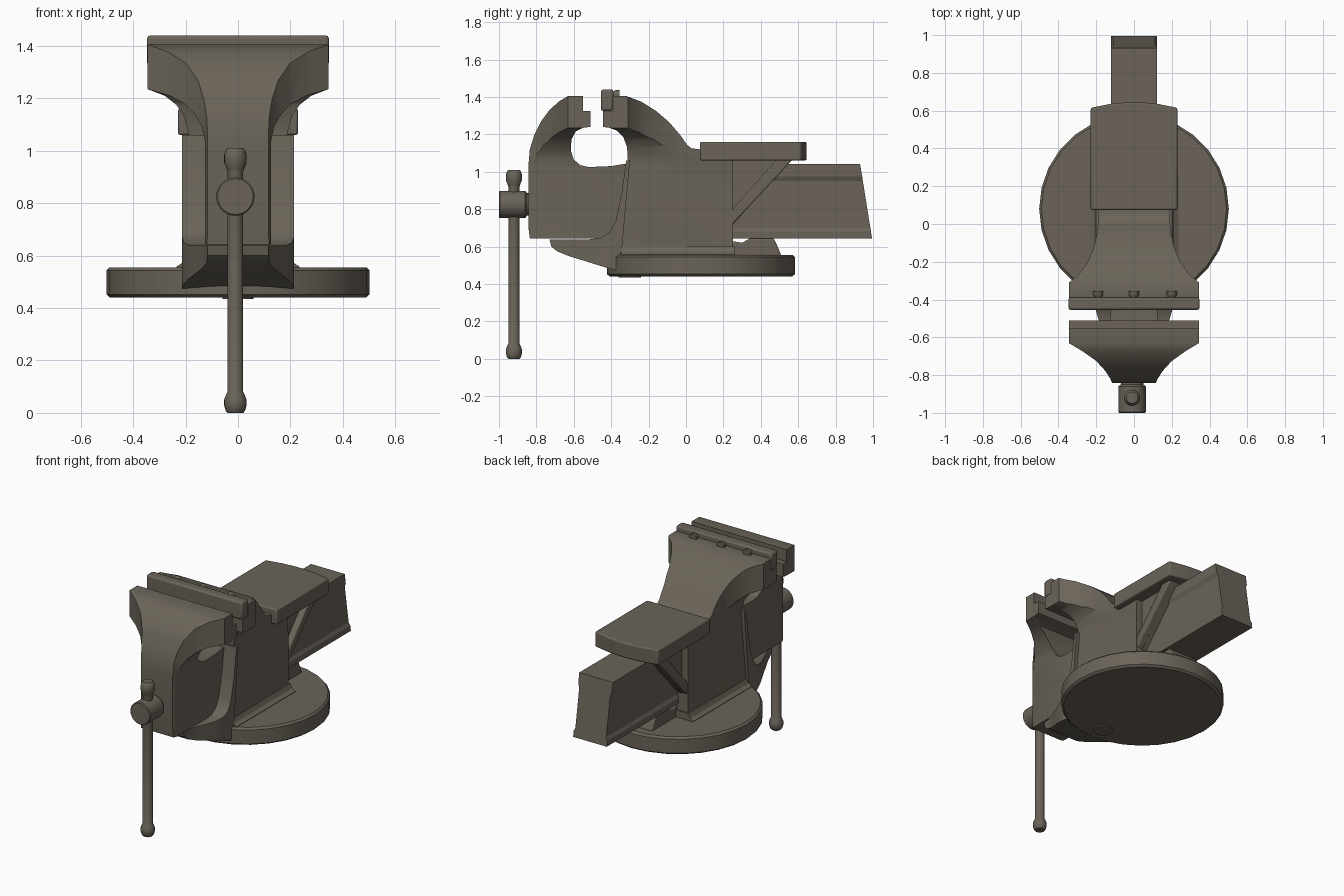
import bpy, bmesh, math
from mathutils import Vector, Matrix

if "Cube" in bpy.data.objects:
    bpy.data.objects.remove(bpy.data.objects["Cube"], do_unlink=True)

iron = bpy.data.materials.new("cast_iron_grey_brown")
iron.use_nodes = True
COLOR = (0.145, 0.127, 0.100, 1)
iron.diffuse_color = COLOR
iron.node_tree.nodes["Principled BSDF"].inputs["Base Color"].default_value = COLOR


def make(name, bm):
    bmesh.ops.recalc_face_normals(bm, faces=bm.faces)
    mesh = bpy.data.meshes.new(name)
    bm.to_mesh(mesh)
    bm.free()
    mesh.materials.append(iron)
    ob = bpy.data.objects.new(name, mesh)
    bpy.context.collection.objects.link(ob)
    return ob


def finish(ob, bevel=0, angle=32):
    if bevel:
        m = ob.modifiers.new("soft_edges", 'BEVEL')
        m.width, m.segments, m.limit_method = bevel, 2, 'ANGLE'
    bpy.ops.object.select_all(action='DESELECT')
    ob.select_set(True)
    bpy.context.view_layer.objects.active = ob
    bpy.ops.object.shade_smooth_by_angle(angle=math.radians(angle))
    return ob


def prism(name, pts, axis, lo, hi):
    """Extrude a 2D outline along an axis; the outline uses the other two axes in order."""
    place = {'x': lambda a, b, t: (t, a, b),
             'y': lambda a, b, t: (a, t, b),
             'z': lambda a, b, t: (a, b, t)}[axis]
    bm = bmesh.new()
    rings = [[bm.verts.new(place(a, b, t)) for a, b in pts] for t in (lo, hi)]
    for ring in rings:
        bm.faces.new(ring)
    n = len(pts)
    for i in range(n):
        j = (i + 1) % n
        bm.faces.new((rings[0][i], rings[0][j], rings[1][j], rings[1][i]))
    return make(name, bm)


def both(half):
    """Mirror a half outline about the first axis."""
    return half + [(-a, b) for a, b in reversed(half)]


def lathe(name, profile, centre, axis='Z', steps=28):
    """Turn (radius, height) points about an axis."""
    bm = bmesh.new()
    verts = [bm.verts.new((r, 0, h)) for r, h in profile]
    edges = [bm.edges.new(pair) for pair in zip(verts, verts[1:])]
    bmesh.ops.spin(bm, geom=verts + edges, axis=(0, 0, 1), cent=(0, 0, 0),
                   angle=math.tau, steps=steps)
    bmesh.ops.remove_doubles(bm, verts=bm.verts, dist=0.0005)
    turn = Matrix.Rotation(math.pi / 2, 4, 'X') if axis == 'Y' else Matrix()
    bm.transform(Matrix.Translation(Vector(centre)) @ turn)
    return make(name, bm)


def intersect(ob, *cutters):
    """Keep only the volume shared with every cutter."""
    for c in cutters:
        m = ob.modifiers.new("shape", 'BOOLEAN')
        m.operation, m.solver, m.object = 'INTERSECT', 'EXACT', c
    bpy.context.view_layer.update()
    graph = bpy.context.evaluated_depsgraph_get()
    mesh = bpy.data.meshes.new_from_object(ob.evaluated_get(graph))
    ob.modifiers.clear()
    ob.data = mesh
    for c in cutters:
        bpy.data.objects.remove(c, do_unlink=True)
    return ob


# Round base plate
finish(lathe("base_plate", [(0, 0.44), (0.488, 0.44), (0.502, 0.452), (0.502, 0.543),
                            (0.49, 0.555), (0, 0.555)], (0, 0.08, 0)))
finish(lathe("base_bolt", [(0, 0.434), (0.06, 0.434), (0.06, 0.45), (0, 0.45)], (0, -0.3, 0)))

# Fixed body and rear jaw, shaped by its side, front and top outlines
body = prism("fixed_body", [
    (-0.35, 0.54), (-0.31, 1.04), (-0.315, 1.13), (-0.335, 1.185), (-0.37, 1.22),
    (-0.41, 1.235), (-0.445, 1.24), (-0.445, 1.325), (-0.39, 1.325), (-0.39, 1.405),
    (-0.32, 1.405), (-0.24, 1.375), (-0.16, 1.325), (-0.09, 1.265), (-0.03, 1.195),
    (0.005, 1.145), (0.03, 1.125), (0.07, 1.12), (0.25, 1.12), (0.25, 0.54)], 'x', -0.5, 0.5)
intersect(body,
          prism("body_front_cutter", both([
              (0.2, 0.4), (0.187, 1.06), (0.205, 1.13), (0.235, 1.175), (0.28, 1.21),
              (0.345, 1.235), (0.345, 2)]), 'y', -2, 2),
          prism("body_top_cutter", both([
              (0.345, -1), (0.345, -0.31), (0.3, -0.275), (0.25, -0.21), (0.215, -0.13),
              (0.195, -0.05), (0.19, 0.02), (0.19, 1)]), 'z', 0, 3))
finish(body)

# Front flange sweeping down into the tongue under the sliding jaw
flange = prism("front_flange", [
    (-0.30, 1.06), (-0.32, 1.06), (-0.345, 0.88), (-0.375, 0.74), (-0.405, 0.68),
    (-0.45, 0.648), (-0.52, 0.638), (-0.73, 0.638), (-0.72, 0.6), (-0.69, 0.575),
    (-0.63, 0.55), (-0.42, 0.485), (-0.36, 0.47), (-0.345, 0.56)], 'x', -0.5, 0.5)
intersect(flange, prism("flange_top_cutter", both([
    (0.213, 1), (0.213, -0.42), (0.19, -0.5), (0.15, -0.6), (0.12, -0.68),
    (0.1, -0.9)]), 'z', 0, 3))
finish(flange)

# Foot fillet where the body meets the plate
foot = prism("body_foot", both([(0.235, 0.54), (0.235, 0.558), (0.213, 0.572), (0.2, 0.6)]),
             'y', -0.35, 0.26)
finish(foot)

# Sliding front jaw
jaw = prism("sliding_jaw", [
    (-0.835, 0.642), (-0.842, 0.7), (-0.842, 1.04), (-0.835, 1.12), (-0.81, 1.2),
    (-0.775, 1.27), (-0.73, 1.33), (-0.68, 1.375), (-0.63, 1.405), (-0.55, 1.405),
    (-0.55, 1.325), (-0.51, 1.325), (-0.51, 1.24), (-0.55, 1.235), (-0.59, 1.215),
    (-0.613, 1.17), (-0.615, 1.11), (-0.6, 1.065), (-0.565, 1.035), (-0.52, 1.025),
    (-0.4, 1.03), (-0.34, 1.04), (-0.2, 1.04), (-0.2, 0.642)], 'x', -0.5, 0.5)
intersect(jaw,
          prism("jaw_front_cutter", both([
              (0.125, 0.4), (0.125, 1.03), (0.137, 1.09), (0.165, 1.14), (0.205, 1.18),
              (0.26, 1.21), (0.345, 1.235), (0.345, 2)]), 'y', -2, 2),
          prism("jaw_top_cutter", both([
              (0.345, 1), (0.345, -0.63), (0.27, -0.675), (0.2, -0.725), (0.15, -0.78),
              (0.125, -0.82), (0.112, -0.85), (0.112, -1.2)]), 'z', 0, 3))
finish(jaw)

# Gripping plate on the rear jaw with its rivets
finish(prism("jaw_plate", [(-0.455, 1.325), (-0.388, 1.325), (-0.388, 1.44), (-0.455, 1.44)],
             'x', -0.347, 0.347), 0.012)
for i, x in enumerate((-0.19, 0, 0.2)):
    finish(lathe(f"rivet_{i + 1}", [(0, 0.03), (0.018, 0.024), (0.027, 0.01), (0.027, -0.01),
                                    (0, -0.01)], (x, -0.385, 1.41), 'Y', 12)
           ).data.transform(Matrix.Translation((0, 0.02, 0)))

# Slide bar with waisted sides and a slanted rear end
bar = prism("slide_bar", both([
    (0.122, 0.643), (0.122, 0.68), (0.112, 0.7), (0.112, 0.95), (0.122, 0.975),
    (0.122, 1.04)]), 'y', -0.3, 1.2)
intersect(bar, prism("bar_end_cutter", [(-0.25, 0.3), (1.053, 0.3), (0.995, 0.642),
                                        (0.932, 1.035), (0.9, 1.2), (-0.25, 1.2)], 'x', -1, 1))
finish(bar, 0, 20)

# Anvil with a bowed rear edge
finish(prism("anvil", both([(0.229, 0.075), (0.229, 0.615), (0.12, 0.637), (0.03, 0.645)]),
             'z', 1.06, 1.16), 0.008)

# Webs and slanted ribs that carry the anvil
for side, s in (("left", 1), ("right", -1)):
    finish(prism(f"{side}_anvil_web", [(0.2, 0.66), (0.245, 0.71), (0.56, 1.07), (0.2, 1.07)],
                 'x', s * 0.1, s * 0.145))
    finish(prism(f"{side}_anvil_rib", [(0.24, 0.71), (0.575, 1.07), (0.49, 1.07), (0.24, 0.79)],
                 'x', s * 0.1, s * 0.185), 0.008)

# Locking lug on the plate behind the body
finish(prism("locking_lug", [(0.24, 0.55), (0.24, 0.63), (0.3, 0.62), (0.34, 0.643),
                             (0.47, 0.643), (0.49, 0.6), (0.51, 0.55)], 'x', -0.11, 0.11), 0.008)

# Screw head and sliding handle
finish(lathe("screw_head", [(0, -0.05), (0.06, -0.05), (0.06, 0.01), (0.073, 0.02),
                            (0.073, 0.155), (0.068, 0.16), (0, 0.16)], (-0.01, -0.84, 0.825), 'Y'))
finish(lathe("handle", [
    (0, 0), (0.03, 0), (0.037, 0.008), (0.043, 0.03), (0.043, 0.05), (0.033, 0.075),
    (0.03, 0.08), (0.03, 0.92), (0.033, 0.93), (0.043, 0.955), (0.043, 0.985), (0.037, 1.002),
    (0.03, 1.01), (0, 1.01)], (-0.01, -0.92, 0), steps=20))
